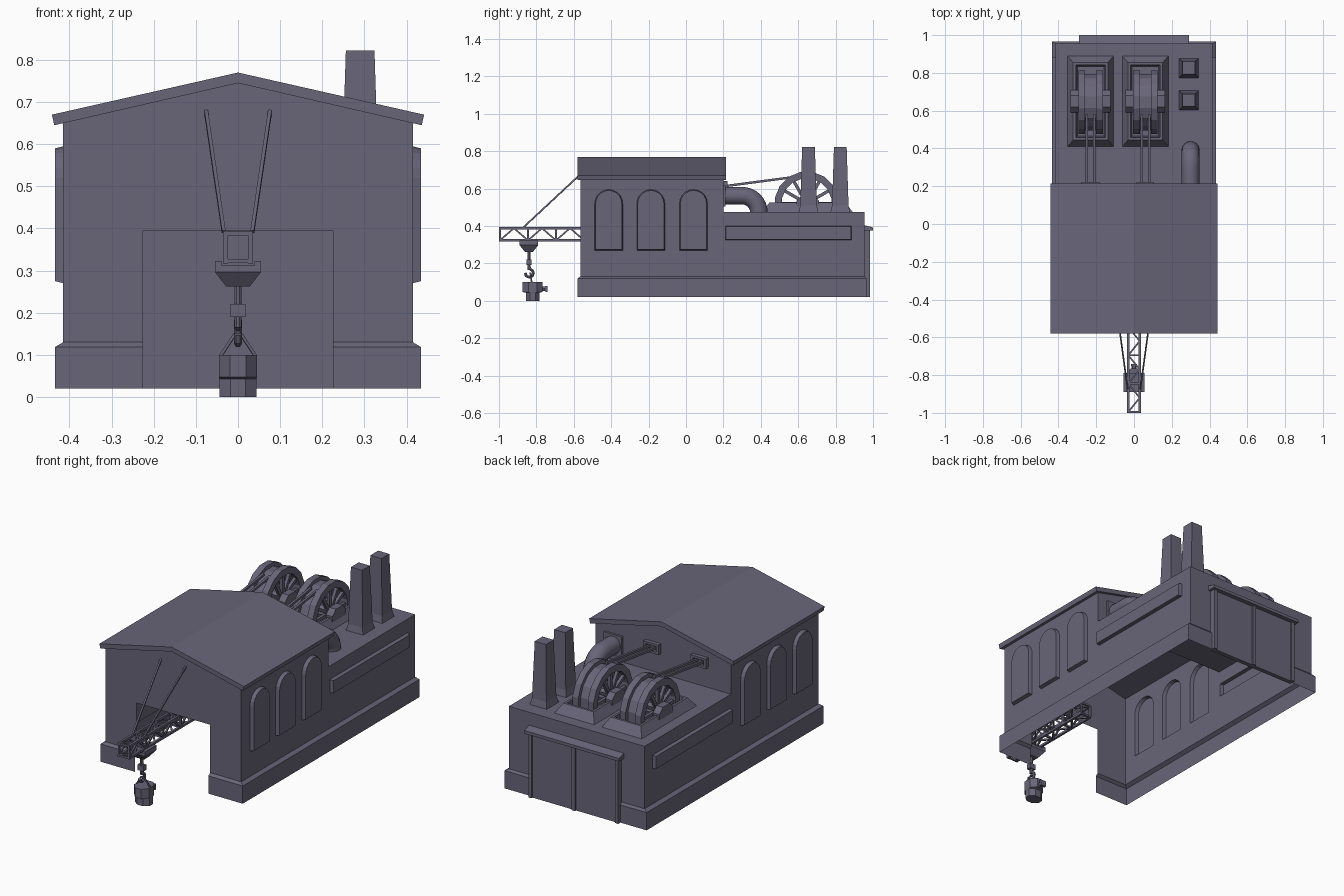
import bpy, bmesh, math
from mathutils import Vector, Matrix

if "Cube" in bpy.data.objects:
    bpy.data.objects.remove(bpy.data.objects["Cube"])

slate = bpy.data.materials.new("slate_grey")
slate.diffuse_color = (0.14, 0.13, 0.19, 1)
slate.use_nodes = True
slate.node_tree.nodes["Principled BSDF"].inputs["Base Color"].default_value = slate.diffuse_color


def finish(name, bm, smooth=False):
    bmesh.ops.remove_doubles(bm, verts=bm.verts, dist=1e-5)
    bmesh.ops.recalc_face_normals(bm, faces=bm.faces)
    me = bpy.data.meshes.new(name)
    bm.to_mesh(me)
    bm.free()
    me.materials.append(slate)
    ob = bpy.data.objects.new(name, me)
    bpy.context.collection.objects.link(ob)
    if smooth:
        bpy.context.view_layer.objects.active = ob
        ob.select_set(True)
        bpy.ops.object.shade_smooth_by_angle(angle=math.radians(35))
        ob.select_set(False)
    return ob


def poly(bm, pts):
    return bm.faces.new([bm.verts.new(p) for p in pts])


def loft(bm, rings, cap0=True, cap1=True, closed=True):
    rs = [[bm.verts.new(p) for p in r] for r in rings]
    n = len(rs[0])
    for a, b in zip(rs, rs[1:]):
        for i in range(n if closed else n - 1):
            j = (i + 1) % n
            bm.faces.new((a[i], a[j], b[j], b[i]))
    if cap0:
        bm.faces.new(rs[0][::-1])
    if cap1:
        bm.faces.new(rs[-1])


def rect(cx, cy, hx, hy, z):
    return [(cx - hx, cy - hy, z), (cx + hx, cy - hy, z), (cx + hx, cy + hy, z), (cx - hx, cy + hy, z)]


def box(bm, x0, x1, y0, y1, z0, z1):
    c = ((x0 + x1) / 2, (y0 + y1) / 2, (x1 - x0) / 2, (y1 - y0) / 2)
    loft(bm, [rect(*c, z0), rect(*c, z1)])


def bar(bm, a, b, r, n=4):
    a, b = Vector(a), Vector(b)
    d = b - a
    m = Matrix.Translation((a + b) / 2) @ d.to_track_quat('Z', 'Y').to_matrix().to_4x4()
    m = m @ Matrix.Rotation(math.pi / n, 4, 'Z')
    bmesh.ops.create_cone(bm, cap_ends=True, segments=n, radius1=r, radius2=r, depth=d.length, matrix=m)


def tube(bm, path, r, n=12):
    # path lies in a plane of constant x
    path = [Vector(p) for p in path]
    rings = []
    for i, p in enumerate(path):
        t = (path[min(i + 1, len(path) - 1)] - path[max(i - 1, 0)]).normalized()
        u = Vector((1, 0, 0))
        v = t.cross(u)
        rings.append([p + r * (math.cos(k * math.tau / n) * u + math.sin(k * math.tau / n) * v) for k in range(n)])
    loft(bm, rings)


# Plinth: open shell with a gap for the front gate
bm = bmesh.new()
def plinth_path(hx, y0, y1, z):
    return [(x, y, z) for x, y in ((.225, y0), (hx, y0), (hx, y1), (-hx, y1), (-hx, y0), (-.225, y0))]
loft(bm, [plinth_path(.435, -.58, .965, .02), plinth_path(.435, -.58, .965, .118),
          plinth_path(.415, -.565, .955, .13)], False, False, False)
finish("plinth", bm)


# Side wall panels: arched windows and one long panel, raised from the wall
def arch(c, s):
    r = .075 - s
    return [(c - r, .27 + s), (c + r, .27 + s)] + \
        [(c + r * math.cos(k * math.pi / 10), .52 + r * math.sin(k * math.pi / 10)) for k in range(11)]


def long_panel(s):
    return [(.21 + s, .325 + s), (.885 - s, .325 + s), (.885 - s, .4 - s), (.21 + s, .4 - s)]


openings = [(arch(c, 0), arch(c, .005)) for c in (-.413, -.188, .04)] + [(long_panel(0), long_panel(.003))]
for side, label in ((1, "right"), (-1, "left")):
    bm = bmesh.new()
    outline = [(-.565, .13), (.955, .13), (.955, .475), (.2, .475), (.2, .65), (-.565, .65)]
    edges = []
    for loop in [outline] + [o for o, _ in openings]:
        vs = [bm.verts.new((side * .415, y, z)) for y, z in loop]
        edges += [bm.edges.new((vs[i], vs[(i + 1) % len(vs)])) for i in range(len(vs))]
    bmesh.ops.triangle_fill(bm, edges=edges, use_beauty=True, normal=(side, 0, 0))
    finish(label + "_wall", bm)
    bm = bmesh.new()
    for outer, inner in openings:
        loft(bm, [[(side * .415, y, z) for y, z in outer], [(side * .435, y, z) for y, z in inner]], cap0=False)
    finish(label + "_window_panels", bm)

# Front, gable, rear wall and rear deck
bm = bmesh.new()
poly(bm, [(x, -.565, z) for x, z in ((-.415, .13), (-.225, .13), (-.225, .395), (.225, .395), (.225, .13),
                                     (.415, .13), (.415, .65), (0, .745), (-.415, .65))])
poly(bm, [(x, .2, z) for x, z in ((-.415, .475), (.415, .475), (.415, .65), (0, .745), (-.415, .65))])
poly(bm, [(x, .955, z) for x, z in ((-.415, .13), (.415, .13), (.415, .475), (-.415, .475))])
poly(bm, [(-.415, .2, .475), (.415, .2, .475), (.415, .955, .475), (-.415, .955, .475)])
finish("end_walls_and_deck", bm)

# Gabled roof slab
bm = bmesh.new()
prof = [(0, .77), (.442, .67), (.436, .645), (0, .745), (-.436, .645), (-.442, .67)]
loft(bm, [[(x, y, z) for x, z in prof] for y in (-.58, .215)])
finish("roof", bm)

# Rear doors with posts and a sloped lintel
bm = bmesh.new()
box(bm, -.27, .27, .95, .975, .02, .385)
for x in (-.265, 0, .265):
    box(bm, x - .01, x + .01, .95, .985, .02, .385)
lintel = [(.95, .375), (1.0, .375), (1.0, .392), (.95, .405)]
loft(bm, [[(x, y, z) for y, z in lintel] for x in (-.29, .29)])
finish("rear_doors", bm)

# Chimneys
bm = bmesh.new()
for y in (.655, .825):
    loft(bm, [rect(.29, y, .052, .052, .475), rect(.29, y, .044, .044, .51), rect(.29, y, .034, .034, .822)], cap0=False)
finish("chimneys", bm)

# Bent exhaust pipe
bm = bmesh.new()
bend = [(.3, .3 + .09 * math.sin(a * math.pi / 16), .472 + .09 * math.cos(a * math.pi / 16)) for a in range(9)]
tube(bm, [(.3, .2, .562)] + bend + [(.3, .39, .47)], .048, 14)
box(bm, .245, .355, .195, .212, .505, .62)
finish("exhaust_pipe", bm, True)


# Winch wheels on tapered frames
def annulus(bm, cx, hw, ro, ri, n=16):
    c = Vector((cx, .645, .52))
    def ring(x, r):
        return [c + Vector((x, r * math.cos((k + .5) * math.tau / n), r * math.sin((k + .5) * math.tau / n))) for k in range(n)]
    loft(bm, [ring(-hw, ro), ring(hw, ro), ring(hw, ri), ring(-hw, ri), ring(-hw, ro)], False, False)


for cx, label in ((-.23, "left"), (.06, "right")):
    bm = bmesh.new()
    for s in (-1, 1):
        annulus(bm, cx + s * .047, .018, .172, .135)
        for k in range(12):
            a = k * math.tau / 12
            d = Vector((0, math.cos(a), math.sin(a)))
            c = Vector((cx + s * .047, .645, .52))
            bar(bm, c + d * .03, c + d * .14, .012)
    annulus(bm, cx, .03, .152, .135)
    bar(bm, (cx - .07, .645, .52), (cx + .07, .645, .52), .04, 10)
    bmesh.ops.bisect_plane(bm, geom=bm.verts[:] + bm.edges[:] + bm.faces[:], plane_co=(0, 0, .476),
                           plane_no=(0, 0, 1), clear_inner=True)
    finish(label + "_winch_wheel", bm)

    bm = bmesh.new()
    loft(bm, [rect(cx, .65, .122, .24, .475), rect(cx, .65, .092, .205, .525),
              rect(cx, .65, .078, .192, .525), rect(cx, .65, .07, .185, .476)], False, False)
    for s in (-1, 1):
        loft(bm, [rect(cx + s * .085, .65, .02, .06, .476), rect(cx + s * .085, .65, .02, .06, .535),
                  rect(cx + s * .085, .65, .02, .03, .565)])
    finish(label + "_winch_frame", bm)

    # Cables and their wall bracket
    bm = bmesh.new()
    for s in (-1, 1):
        bar(bm, (cx + s * .02, .2, .612), (cx + s * .02, .58, .662), .009)
        box(bm, cx + s * .04 - .007, cx + s * .04 + .007, .198, .222, .585, .64)
    for z in (.585, .628):
        box(bm, cx - .047, cx + .047, .198, .222, z, z + .012)
    finish(label + "_winch_cables", bm)

# Crane boom truss
bm = bmesh.new()
Y0, Y1, Z0, Z1, H = -.995, -.395, .323, .388, .03
for s in (-1, 1):
    for z in (Z0, Z1):
        box(bm, s * H - .006, s * H + .006, -1, Y1, z - .006, z + .006)
for i in range(9):
    y = Y0 + i * .075
    za, zb = (Z0, Z1) if i % 2 == 0 else (Z1, Z0)
    if i < 8:
        for s in (-1, 1):
            bar(bm, (s * H, y, za), (s * H, y + .075, zb), .006)
        xs = H if i % 2 else -H
        for z in (Z0, Z1):
            bar(bm, (xs, y, z), (-xs, y + .075, z), .006)
    if i % 2 == 0:
        for s in (-1, 1):
            bar(bm, (s * H, y, Z0), (s * H, y, Z1), .007)
        for z in (Z0, Z1):
            bar(bm, (-H, y, z), (H, y, z), .007)
finish("boom_truss", bm)

# Boom stays
bm = bmesh.new()
for s in (-1, 1):
    bar(bm, (s * .076, -.563, .678), (s * .034, -.87, .392), .006)
finish("boom_stays", bm)

# Trolley, hoist rod and hook
bm = bmesh.new()
loft(bm, [rect(0, -.84, .028, .022, .262), rect(0, -.84, .055, .05, .297), rect(0, -.84, .055, .05, .312)])
for s in (-1, 1):
    box(bm, s * .047 - .008, s * .047 + .008, -.89, -.79, .31, .323)
bar(bm, (0, -.84, .27), (0, -.84, .165), .009, 8)
box(bm, -.018, .018, -.853, -.827, .19, .22)
hook = [(0, -.838 + .022 * math.sin(a), .148 - .022 * math.cos(a)) for a in (2.9, 2.2, 1.5, .8, 0, -.8, -1.6)]
tube(bm, [(0, -.84, .185)] + hook, .009, 6)
finish("trolley_and_hook", bm)

# Hanging ladle with sling and spout
bm = bmesh.new()
def octagon(hx, hy, z):
    return [(hx * math.cos((k + .5) * math.pi / 4) / .924, -.82 + hy * math.sin((k + .5) * math.pi / 4) / .924, z) for k in range(8)]
loft(bm, [octagon(.044, .036, 0), octagon(.044, .036, .043), octagon(.045, .054, .047), octagon(.045, .054, .1)])
for s in (-1, 1):
    bar(bm, (s * .041, -.825, .098), (s * .008, -.832, .148), .005)
bar(bm, (-.01, -.832, .146), (.01, -.832, .146), .006)
bar(bm, (0, -.78, .062), (0, -.75, .066), .014, 6)
box(bm, -.016, .016, -.752, -.74, .048, .08)
finish("hanging_ladle", bm)
